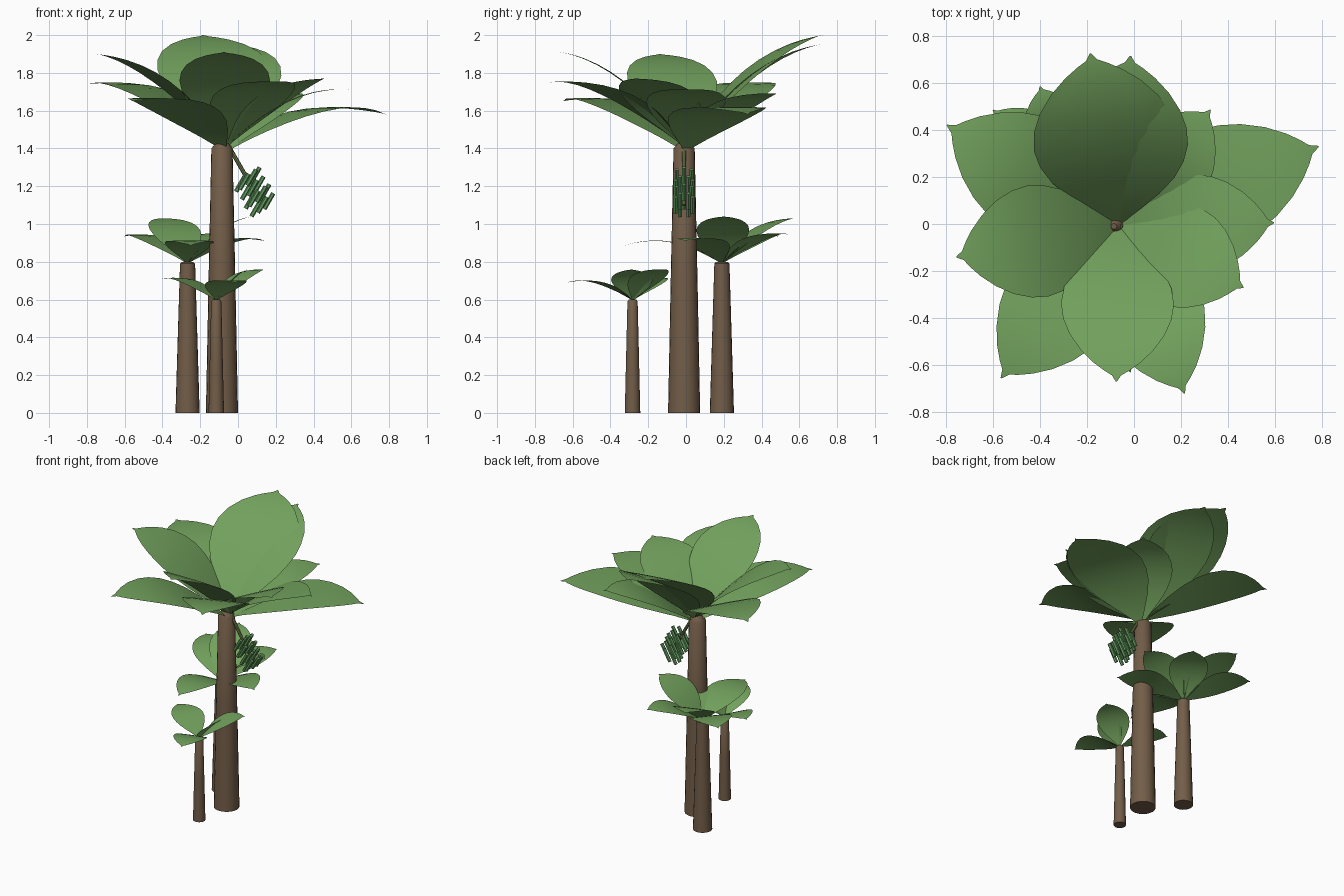
import bpy, bmesh, math
from mathutils import Vector

if "Cube" in bpy.data.objects:
    bpy.data.objects.remove(bpy.data.objects["Cube"])


def material(name, rgb):
    m = bpy.data.materials.new(name)
    m.diffuse_color = (*rgb, 1)
    m.use_nodes = True
    m.node_tree.nodes["Principled BSDF"].inputs["Base Color"].default_value = m.diffuse_color
    return m


GREEN = material("leaf_green", (0.17, 0.36, 0.11))
BROWN = material("bark_brown", (0.17, 0.11, 0.065))
FRUIT = material("fruit_green", (0.12, 0.32, 0.11))
STALK = material("stalk_olive", (0.16, 0.20, 0.07))


def finish(bm, name, mat):
    me = bpy.data.meshes.new(name)
    bm.normal_update()
    for f in bm.faces:
        f.smooth = True
    bm.to_mesh(me)
    bm.free()
    ob = bpy.data.objects.new(name, me)
    bpy.context.collection.objects.link(ob)
    me.materials.append(mat)
    me.set_sharp_from_angle(angle=math.radians(40))
    return ob


def trunk(name, x, y, rings, n=20):
    bm = bmesh.new()
    loops = [[bm.verts.new((x + r * math.cos(2 * math.pi * i / n),
                            y + r * math.sin(2 * math.pi * i / n), z)) for i in range(n)]
             for r, z in rings]
    for a, b in zip(loops, loops[1:]):
        for i in range(n):
            bm.faces.new((a[i], a[(i + 1) % n], b[(i + 1) % n], b[i]))
    bm.faces.new(loops[0][::-1])
    bm.faces.new(loops[-1])
    return finish(bm, name, BROWN)


# Leaf outline: (position along the rib, relative half width)
OUTLINE = [(0, .03), (.05, .16), (.12, .37), (.2, .6), (.3, .82), (.4, .95), (.5, 1),
           (.6, .96), (.7, .84), (.8, .64), (.88, .41), (.93, .22), (.96, .08), (1, 0.01)]


def leaf(name, base, tip, half):
    """Broad arched blade following a curved rib from base to tip."""
    base, tip = Vector(base), Vector(tip)
    flat = Vector((tip.x - base.x, tip.y - base.y, 0))
    length, rise = flat.length, tip.z - base.z
    ctrl = base + flat * 0.5 + Vector((0, 0, 0.24 * length + 0.6 * rise))
    side = Vector((-flat.y, flat.x, 0)).normalized()
    bm = bmesh.new()
    rows = []
    for t, w in OUTLINE:
        p = base * (1 - t) ** 2 + ctrl * 2 * t * (1 - t) + tip * t * t
        row = []
        for k in range(-3, 4):
            u = k / 3
            droop = Vector((0, 0, -0.02 * half * w * u * u))
            row.append(bm.verts.new(p + side * (u * w * half) + droop))
        rows.append(row)
    for a, b in zip(rows, rows[1:]):
        for i in range(6):
            bm.faces.new((a[i + 1], a[i], b[i], b[i + 1]))
    return finish(bm, name, GREEN)


# Trunks
trunk("main_trunk", -.085, -.01, [(.085, 0), (.07, .75), (.056, 1.4), (.04, 1.42), (.012, 1.45)])
trunk("middle_trunk", -.267, .19, [(.064, 0), (.052, .4), (.04, .79), (.03, .8)])
trunk("small_trunk", -.115, -.283, [(.041, 0), (.034, .3), (.027, .59), (.02, .6)])

# Leaf crowns: base point, then tips with half widths
CROWNS = {
    "main": ((-.065, -.005, 1.405), [
        (-.185, .725, 2.0, .305), (-.015, .715, 1.95, .27), (-.795, .42, 1.74, .25),
        (-.755, -.14, 1.90, .24), (-.565, -.655, 1.65, .235), (-.075, -.67, 1.91, .24),
        (.215, -.72, 1.75, .22), (.465, -.27, 1.77, .22), (.595, .005, 1.71, .21),
        (.785, .33, 1.58, .25), (.325, .485, 1.69, .2)]),
    "middle": ((-.267, .19, .79), [
        (-.4, .585, 1.03, .14), (-.6, .485, .935, .14), (-.06, .54, .945, .13),
        (.08, .2, 1.04, .14), (.14, -.01, .91, .14), (-.25, -.33, .885, .13)]),
    "small": ((-.115, -.283, .595), [
        (-.015, -.63, .69, .11), (.14, -.12, .76, .11), (-.4, -.13, .71, .11),
        (.05, -.29, .76, .11)]),
}
for crown, (base, tips) in CROWNS.items():
    for i, (x, y, z, half) in enumerate(tips):
        # the flatter, older leaves start a little lower on the trunk
        low = .025 if crown == "main" and z < 1.7 else 0
        leaf(f"{crown}_leaf_{i + 1}", (base[0], base[1], base[2] - low), (x, y, z), half)


def rod(bm, a, b, r, n):
    a, b = Vector(a), Vector(b)
    d = b - a
    res = bmesh.ops.create_cone(bm, cap_ends=True, segments=n, radius1=r, radius2=r, depth=d.length)
    rot = d.to_track_quat('Z', 'Y')
    for v in res["verts"]:
        v.co = rot @ v.co + (a + b) / 2


# Hanging fruit stalk
start, end = Vector((-.06, -.01, 1.43)), Vector((.13, -.01, 1.10))
bm = bmesh.new()
rod(bm, start, end, .011, 8)
finish(bm, "fruit_stalk", STALK)

# Fruit: rings of slim rods around the stalk
axis = (end - start).normalized()
e1, e2 = Vector((-axis.z, 0, axis.x)), Vector((0, 1, 0))
tilt = Vector((.5, 0, .87))
bm = bmesh.new()
for h in range(4):
    c = start.lerp(end, .59 + .135 * h)
    for k in range(6):
        a = 2 * math.pi * (k + .5 * (h % 2)) / 6
        p = c + e1 * (.045 * math.cos(a)) + e2 * (.045 * math.sin(a))
        rod(bm, p - tilt * .048, p + tilt * .048, .012, 6)
finish(bm, "fruit_bunch", FRUIT)
